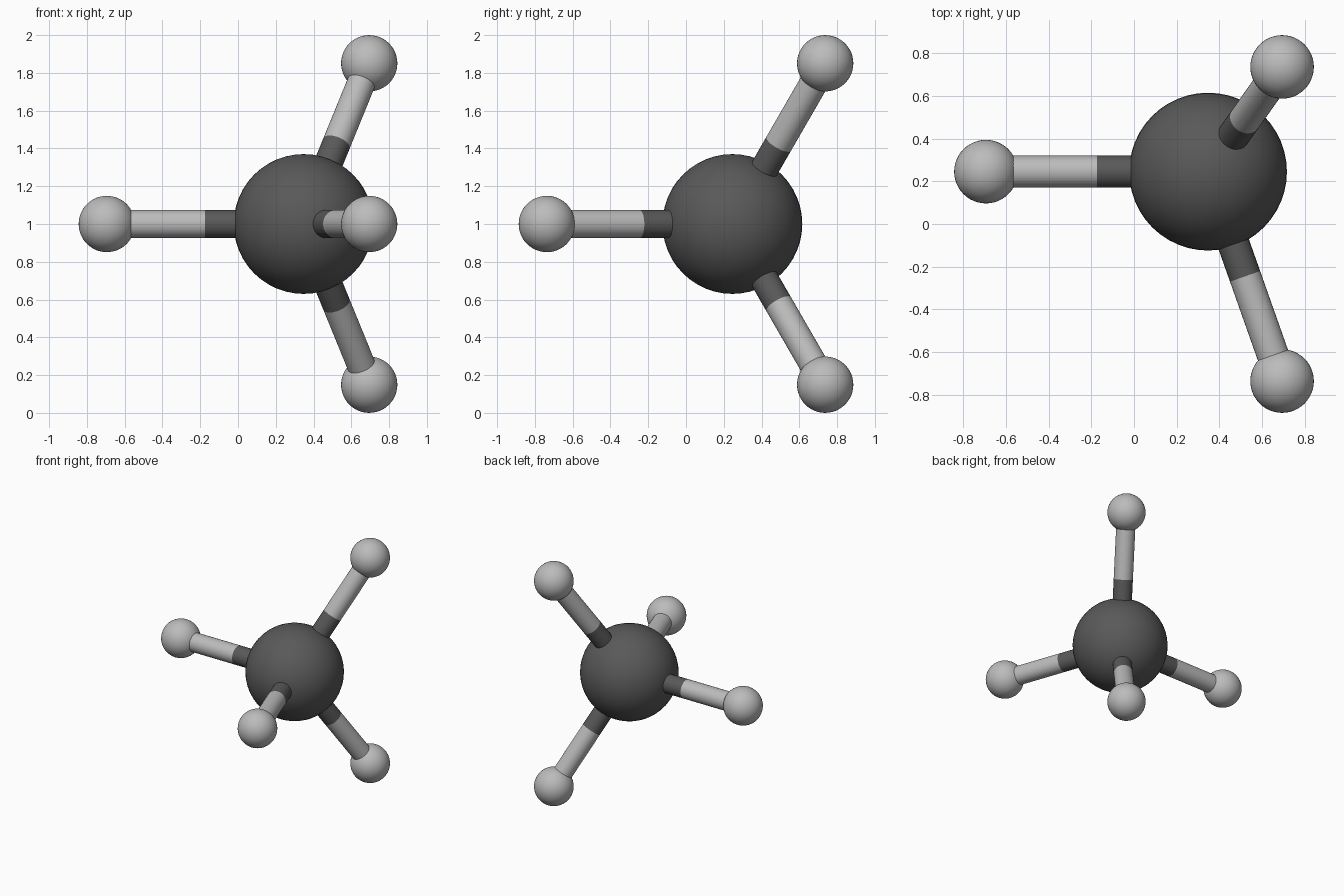
import bpy, math
from mathutils import Vector

if "Cube" in bpy.data.objects:
    bpy.data.objects.remove(bpy.data.objects["Cube"])

BOND = 1.042          # centre-to-centre distance
R_CORE, R_OUTER, R_ROD = 0.37, 0.149, 0.075
RING = BOND * math.sqrt(8) / 3
core = Vector((BOND / 3, RING / 4, 1.0))

dark = bpy.data.materials.new("dark_grey")
dark.diffuse_color = (0.1, 0.1, 0.1, 1)
dark.use_nodes = True
dark.node_tree.nodes["Principled BSDF"].inputs["Base Color"].default_value = dark.diffuse_color
light = bpy.data.materials.new("light_grey")
light.diffuse_color = (0.5, 0.5, 0.5, 1)
light.use_nodes = True
light.node_tree.nodes["Principled BSDF"].inputs["Base Color"].default_value = light.diffuse_color


def finish(name, mat):
    ob = bpy.context.object
    ob.name = name
    ob.data.materials.append(mat)
    bpy.ops.object.shade_smooth_by_angle(angle=math.radians(30))


def ball(name, pos, r, mat):
    bpy.ops.mesh.primitive_uv_sphere_add(segments=48, ring_count=24, radius=r, location=pos)
    finish(name, mat)


def rod(name, a, b, mat):
    bpy.ops.mesh.primitive_cylinder_add(vertices=32, radius=R_ROD, depth=(b - a).length,
                                        location=(a + b) / 2)
    bpy.context.object.rotation_euler = (b - a).to_track_quat('Z', 'Y').to_euler()
    finish(name, mat)


# Central ball
ball("central_ball", core, R_CORE, dark)

# Four tetrahedral directions: one along -x, three in a ring at +x
offsets = [Vector((-BOND, 0, 0))]
for k in range(3):
    t = math.radians(-90 + 120 * k)
    offsets.append(Vector((BOND / 3, RING * math.sin(t), RING * math.cos(t))))

# Outer balls with two-tone rods
for i, off in enumerate(offsets, 1):
    tip, mid = core + off, core + off / 2
    ball(f"outer_ball_{i}", tip, R_OUTER, light)
    rod(f"inner_rod_{i}", core, mid, dark)
    rod(f"outer_rod_{i}", mid, tip, light)
